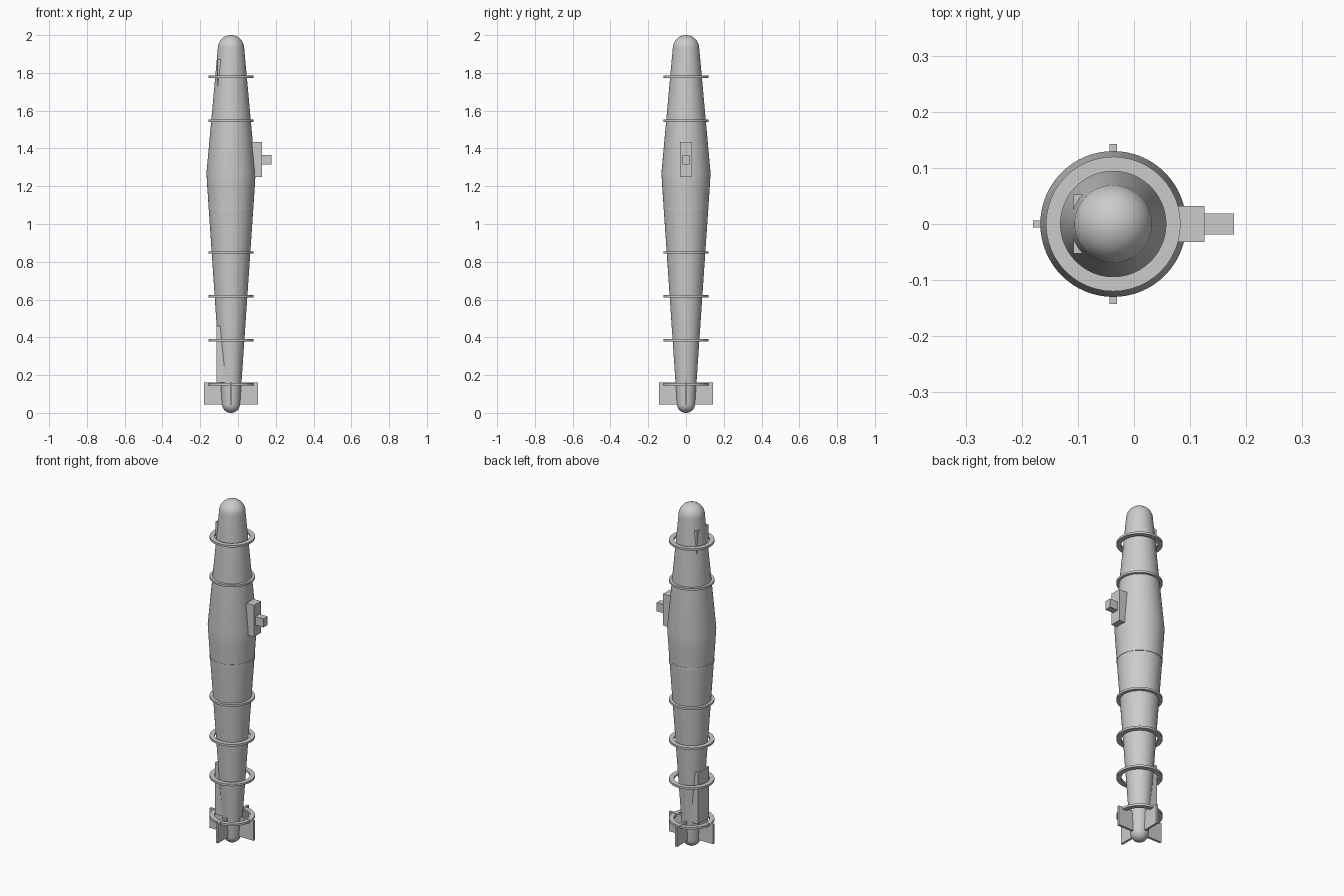
import bpy, bmesh, math
from mathutils import Matrix

cube = bpy.data.objects.get("Cube")
if cube:
    bpy.data.objects.remove(cube)

AXIS = -0.037  # x of the hull centre line

grey = bpy.data.materials.new("plain grey")
grey.use_nodes = True
grey.diffuse_color = (0.6, 0.6, 0.6, 1)
grey.node_tree.nodes["Principled BSDF"].inputs["Base Color"].default_value = (0.6, 0.6, 0.6, 1)


def finish(bm, name, smooth=False):
    bmesh.ops.recalc_face_normals(bm, faces=bm.faces)
    mesh = bpy.data.meshes.new(name)
    bm.to_mesh(mesh)
    bm.free()
    mesh.materials.append(grey)
    obj = bpy.data.objects.new(name, mesh)
    bpy.context.collection.objects.link(obj)
    if smooth:
        bpy.ops.object.select_all(action='DESELECT')
        obj.select_set(True)
        bpy.context.view_layer.objects.active = obj
        bpy.ops.object.shade_smooth_by_angle(angle=math.radians(30))
    return obj


def lathe(name, profile, steps, closed=False):
    """Spin a (radius, z) profile around the hull axis."""
    bm = bmesh.new()
    verts = [bm.verts.new((AXIS + r, 0, z)) for r, z in profile]
    pairs = list(zip(verts, verts[1:]))
    if closed:
        pairs.append((verts[-1], verts[0]))
    edges = [bm.edges.new(p) for p in pairs]
    bmesh.ops.spin(bm, geom=verts + edges, cent=(AXIS, 0, 0), axis=(0, 0, 1),
                   angle=2 * math.pi, steps=steps)
    bmesh.ops.remove_doubles(bm, verts=bm.verts, dist=1e-5)
    return finish(bm, name, True)


def box(name, x, y, z, turn=0):
    """Box from (min, max) ranges, turned about the hull axis."""
    bm = bmesh.new()
    bmesh.ops.create_cube(bm, size=1)
    for v in bm.verts:
        v.co = [r[0] if c < 0 else r[1] for c, r in zip(v.co, (x, y, z))]
    bmesh.ops.rotate(bm, verts=bm.verts, cent=(AXIS, 0, 0),
                     matrix=Matrix.Rotation(turn, 3, 'Z'))
    return finish(bm, name)


# Hull: rounded tail, two long tapers, rounded nose
TAIL, NOSE, ARC = 0.048, 0.07, 10
quarter = [i / ARC * math.pi / 2 for i in range(ARC + 1)]
hull = [(TAIL * math.sin(a), TAIL - TAIL * math.cos(a)) for a in quarter]
hull += [(0.126, 1.2), (0.13, 1.27)]
hull += [(NOSE * math.cos(a), 2 - NOSE + NOSE * math.sin(a)) for a in quarter]
lathe("hull", hull, 64)

# Evenly spaced hoops around the hull
for i in range(8):
    z = 0.152 + i * 0.2325
    lathe(f"hoop_{i + 1}", [(0.094, z - 0.006), (0.12, z - 0.006),
                            (0.12, z + 0.006), (0.094, z + 0.006)], 48, True)

# Four tail fins
for i in range(4):
    box(f"tail_fin_{i + 1}", (AXIS, AXIS + 0.143), (-0.0065, 0.0065),
        (0.045, 0.16), i * math.pi / 2)

# Side pod with a stub, on the left
box("side_pod", (AXIS + 0.05, 0.126), (-0.032, 0.032), (1.25, 1.435))
box("pod_stub", (0.12, 0.178), (-0.019, 0.019), (1.315, 1.365))

# Flat housings sunk into the right side, near nose and tail
box("nose_housing", (-0.108, AXIS), (-0.053, 0.053), (1.72, 1.87))
box("tail_housing", (-0.114, AXIS), (-0.05, 0.05), (0.16, 0.46))
